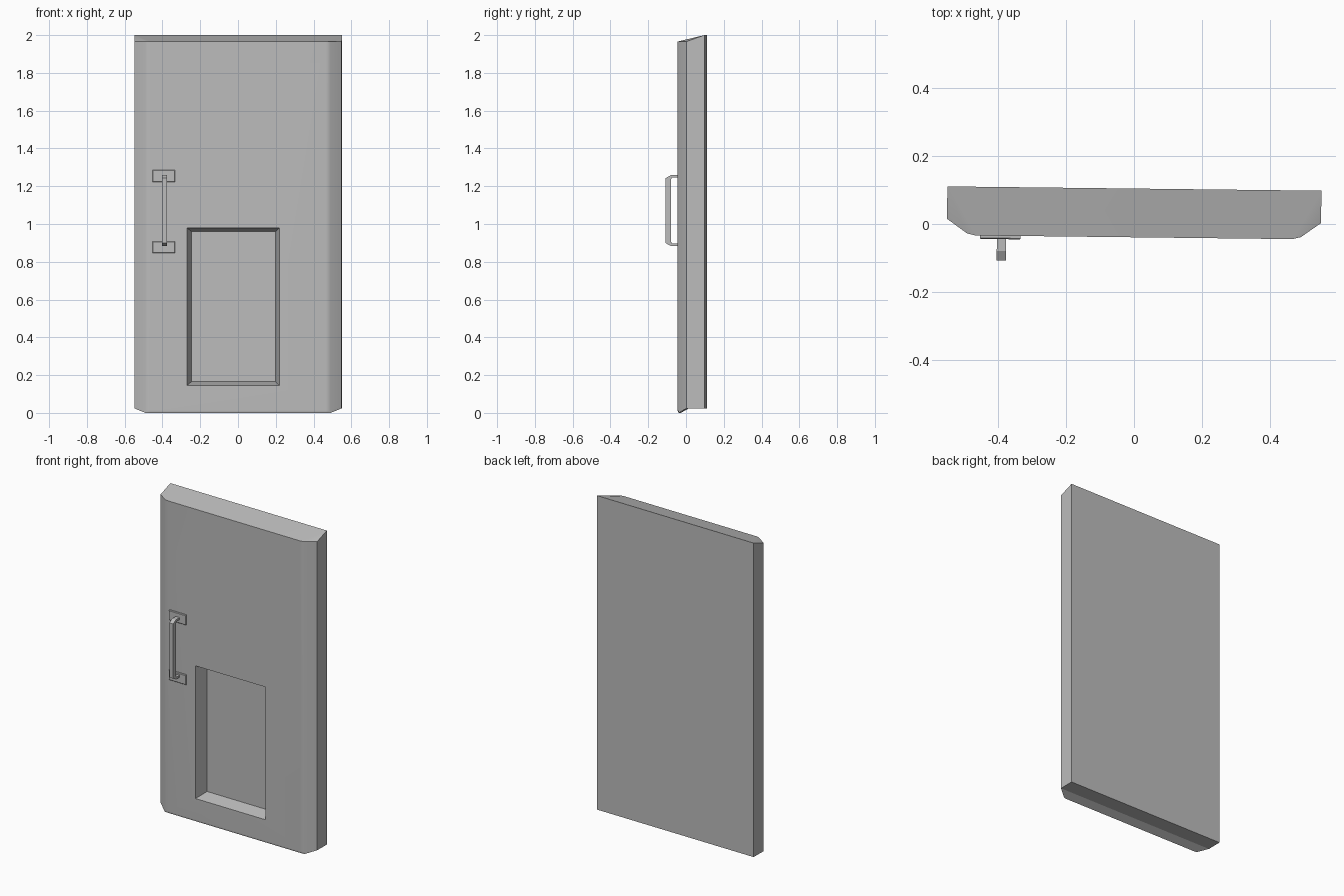
import bpy, bmesh

cube = bpy.data.objects.get("Cube")
if cube:
    bpy.data.objects.remove(cube, do_unlink=True)

# One plain grey
GREY = (0.5, 0.5, 0.5, 1)
grey = bpy.data.materials.new("plain grey")
grey.use_nodes = True
grey.diffuse_color = GREY
grey.node_tree.nodes["Principled BSDF"].inputs["Base Color"].default_value = GREY

TURN = -0.0115  # the whole door stands very slightly turned


def finish(name, bm, smooth=False):
    bmesh.ops.remove_doubles(bm, verts=bm.verts, dist=1e-5)
    bmesh.ops.recalc_face_normals(bm, faces=bm.faces)
    mesh = bpy.data.meshes.new(name)
    bm.to_mesh(mesh)
    bm.free()
    mesh.materials.append(grey)
    obj = bpy.data.objects.new(name, mesh)
    bpy.context.collection.objects.link(obj)
    obj.rotation_euler.z = TURN
    if smooth:
        bpy.ops.object.select_all(action='DESELECT')
        obj.select_set(True)
        bpy.context.view_layer.objects.active = obj
        bpy.ops.object.shade_smooth_by_angle(angle=0.5)
        obj.modifiers.new("flat panels", 'WEIGHTED_NORMAL').keep_sharp = True
    return obj


def ring(bm, points):
    return [bm.verts.new(p) for p in points]


def bridge(bm, a, b, skip=()):
    n = len(a)
    for i in range(n):
        if i not in skip:
            j = (i + 1) % n
            bm.faces.new((a[i], a[j], b[j], b[i]))


def rectangle(x0, x1, z0, z1, y):
    return [(x0, y, z0), (x1, y, z0), (x1, y, z1), (x0, y, z1)]


# Door slab: plan outline with chamfered front corners, lofted upwards
BACK, SIDE, FRONT = 0.104, 0.009, -0.039
half = [(0.549, BACK), (0.549, SIDE), (0.49, -0.033), (0.465, FRONT)]
plan = [(-x, y) for x, y in half] + half[::-1]


def low(y):
    return 0.024 if y >= SIDE else 0


bm = bmesh.new()
bottom = ring(bm, [(x, max(y, -0.034), low(y)) for x, y in plan])
lip = ring(bm, [(x, y, low(y) + 0.013) for x, y in plan])
top = ring(bm, [(x, y, 2 if y == BACK else 1.966) for x, y in plan])
bridge(bm, bottom, lip)
bridge(bm, lip, top, skip=(3,))

# Sloping top with folded corners
bm.faces.new((top[0], top[3], top[4], top[7]))
bm.faces.new(top[0:4])
bm.faces.new(top[4:8])

# Underside: flat at the back, dropping towards the front
bm.faces.new((bottom[0], bottom[1], bottom[6], bottom[7]))
bm.faces.new(bottom[1:7])

# Front panel with a sunken rectangular recess
panel = [lip[3], lip[4], top[4], top[3]]
rim = ring(bm, rectangle(-0.27, 0.22, 0.145, 0.98, FRONT))
floor = ring(bm, rectangle(-0.247, 0.198, 0.165, 0.96, 0.042))
bridge(bm, panel, rim)
bridge(bm, rim, floor)
bm.faces.new(floor)
finish("door", bm, smooth=True)

# Mounting plates of the handle
for name, z0, z1 in (("upper", 1.222, 1.285), ("lower", 0.846, 0.908)):
    bm = bmesh.new()
    base = ring(bm, rectangle(-0.452, -0.332, z0, z1, FRONT))
    edge = ring(bm, rectangle(-0.452, -0.332, z0, z1, FRONT - 0.007))
    face = ring(bm, rectangle(-0.449, -0.335, z0 + 0.003, z1 - 0.003, FRONT - 0.01))
    bridge(bm, base, edge)
    bridge(bm, edge, face)
    bm.faces.new(face)
    bm.faces.new(base)
    finish(name + "_handle_plate", bm)

# Pull handle: a bent bar, its side profile mirrored about mid height
MID = 1.071
outer = [(-0.04, 0.188), (-0.084, 0.188), (-0.112, 0.172)]
inner = [(-0.04, 0.175), (-0.078, 0.175), (-0.084, 0.165)]


def bar_ring(bm, x):
    def arch(side):
        full = side + [(y, -h) for y, h in side[::-1]]
        return ring(bm, [(x, y, MID + h) for y, h in full])
    return arch(outer), arch(inner)


bm = bmesh.new()
out_a, in_a = bar_ring(bm, -0.402)
out_b, in_b = bar_ring(bm, -0.375)
last = (len(out_a) - 1,)
for a, b in ((out_a, out_b), (in_a, in_b), (out_a, in_a), (out_b, in_b)):
    bridge(bm, a, b, skip=last)
for i in (0, -1):
    bm.faces.new((out_a[i], out_b[i], in_b[i], in_a[i]))
finish("pull_handle", bm)
